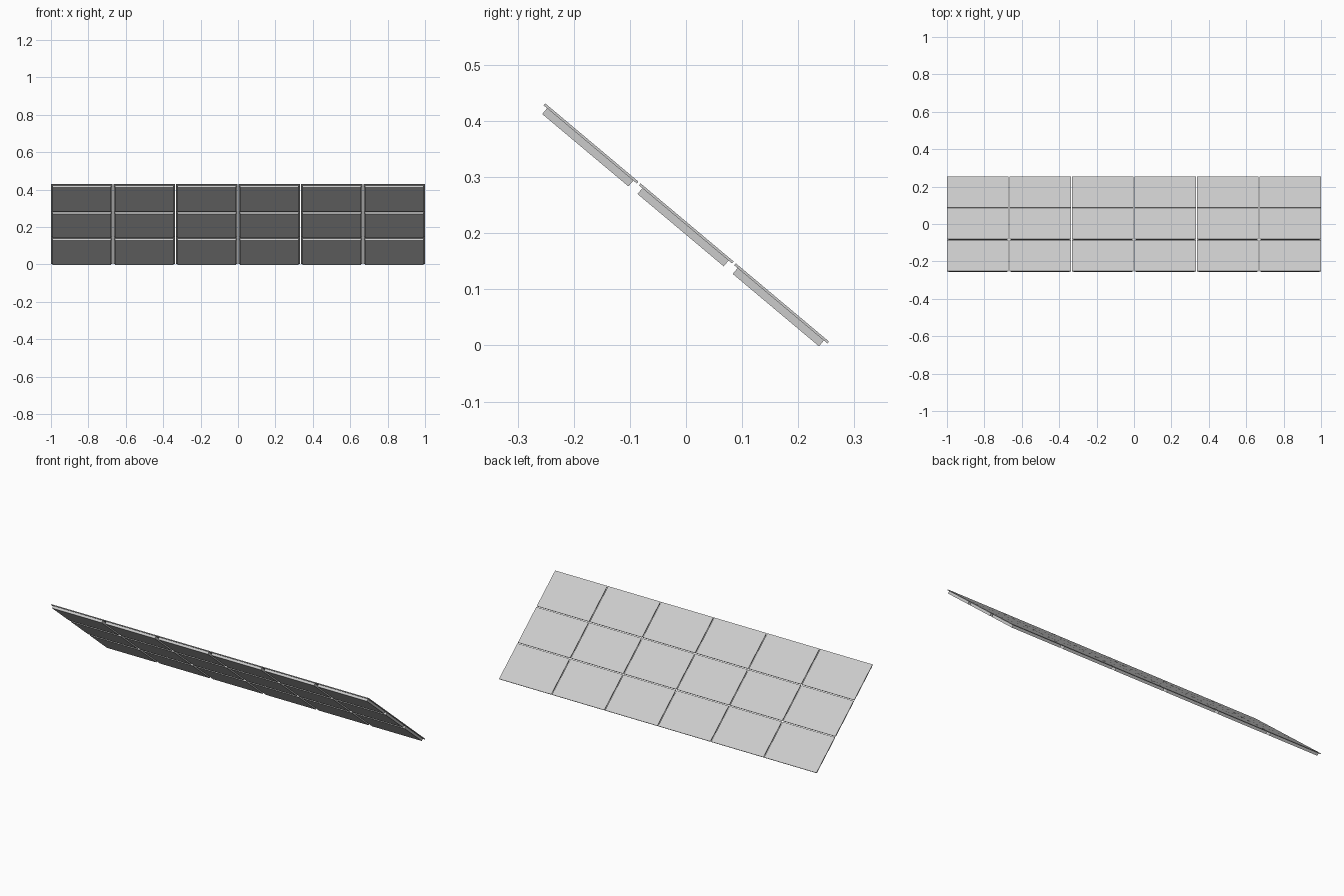
import bpy
import math
from mathutils import Matrix, Vector

default = bpy.data.objects.get("Cube")
if default:
    bpy.data.objects.remove(default, do_unlink=True)

COLS, ROWS = 6, 3
GAP, INSET = 0.005, 0.008
WIDTH = (2 - (COLS - 1) * GAP) / COLS
LENGTH = (0.66 - (ROWS - 1) * GAP) / ROWS
SHEET, BODY = 0.0045, 0.0135

mat = bpy.data.materials.new("light grey")
mat.use_nodes = True
mat.diffuse_color = (0.6, 0.6, 0.6, 1)
mat.node_tree.nodes["Principled BSDF"].inputs["Base Color"].default_value = mat.diffuse_color

# Whole array tilts down toward the back
tilt = Matrix.Translation((0, 0, 0.217)) @ Matrix.Rotation(math.radians(-40), 4, "X")


def slab(name, size, centre):
    bpy.ops.mesh.primitive_cube_add(size=1)
    ob = bpy.context.object
    ob.name = name
    ob.data.transform(Matrix.Diagonal((*size, 1)))
    ob.matrix_world = tilt @ Matrix.Translation(Vector(centre))
    ob.data.materials.append(mat)


# Each panel is a thin sheet over a slightly smaller backing box
for row in range(ROWS):
    for col in range(COLS):
        x = (col - (COLS - 1) / 2) * (WIDTH + GAP)
        y = (row - (ROWS - 1) / 2) * (LENGTH + GAP)
        tag = f"row_{row + 1}_column_{col + 1}"
        slab("panel_sheet_" + tag, (WIDTH, LENGTH, SHEET), (x, y, -SHEET / 2 + 0.003))
        slab("panel_backing_" + tag, (WIDTH - 2 * INSET, LENGTH - 2 * INSET, BODY),
             (x, y, 0.003 - SHEET - BODY / 2))
